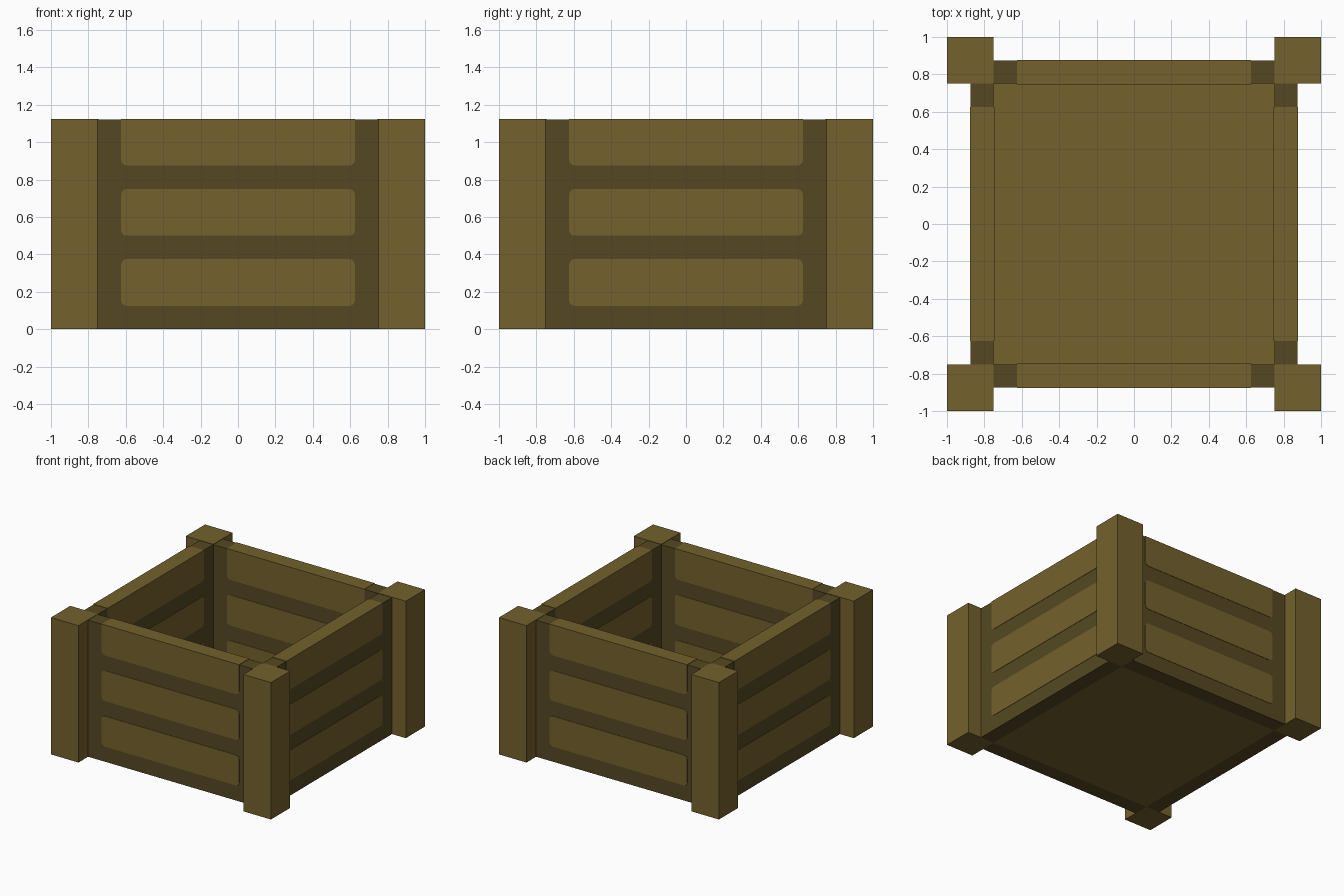
import bpy
import math
from mathutils import Matrix

cube = bpy.data.objects.get("Cube")
if cube:
    bpy.data.objects.remove(cube, do_unlink=True)

HEIGHT = 1.125
INNER, OUTER = 0.75, 0.875


def material(name, color):
    m = bpy.data.materials.new(name)
    m.use_nodes = True
    m.diffuse_color = (*color, 1)
    m.node_tree.nodes["Principled BSDF"].inputs["Base Color"].default_value = (*color, 1)
    return m


light_wood = material("light wood", (0.175, 0.12, 0.025))
dark_wood = material("dark wood", (0.09, 0.066, 0.016))


def add_mesh(name, verts, faces, mat, matrix=Matrix()):
    mesh = bpy.data.meshes.new(name)
    mesh.from_pydata(verts, [], faces)
    mesh.transform(matrix)
    mesh.materials.append(mat)
    obj = bpy.data.objects.new(name, mesh)
    bpy.context.collection.objects.link(obj)
    return obj


def prism(name, outline, y0, y1, mat, matrix=Matrix()):
    """Extrude a counter-clockwise x-z outline from y0 (front) to y1 (back)."""
    n = len(outline)
    verts = [(x, y, z) for y in (y0, y1) for x, z in outline]
    faces = [tuple(range(n)), tuple(reversed(range(n, 2 * n)))]
    faces += [(i, i + n, (i + 1) % n + n, (i + 1) % n) for i in range(n)]
    return add_mesh(name, verts, faces, mat, matrix)


def rectangle(x0, x1, z0, z1):
    return [(x0, z0), (x1, z0), (x1, z1), (x0, z1)]


def rounded(half, z0, z1, r, round_top=True):
    """Rectangle outline with rounded corners, optionally square at the top."""
    pts = []
    for k, (sx, sz) in enumerate([(-1, -1), (1, -1), (1, 1), (-1, 1)]):
        z = z0 if sz < 0 else z1
        if sz > 0 and not round_top:
            pts.append((sx * half, z))
            continue
        for step in range(4):
            a = math.pi + k * math.pi / 2 + step * math.pi / 6
            pts.append((sx * (half - r) + r * math.cos(a), z - sz * r + r * math.sin(a)))
    return pts


# Corner posts
for sx, side in ((-1, "right"), (1, "left")):
    for sy, end in ((-1, "front"), (1, "back")):
        xs = sorted((sx * INNER, sx))
        ys = sorted((sy * INNER, sy))
        prism(f"{end}_{side}_post", rectangle(*xs, 0, HEIGHT), *ys, light_wood)

# Dark walls with pale slats showing on both faces and along the top edge
skin = 0.003
for turn, side in enumerate(("front", "left", "back", "right")):
    rot = Matrix.Rotation(turn * math.pi / 2, 4, "Z")
    prism(f"{side}_wall", rectangle(-INNER, INNER, 0, HEIGHT - skin),
          -OUTER, -INNER, dark_wood, rot)
    for row in range(3):
        z0 = 0.125 + row * 0.375
        outline = rounded(0.625, z0, z0 + 0.25, 0.03, round_top=row < 2)
        prism(f"{side}_slat_{row + 1}", outline, -OUTER - skin, -INNER + skin, light_wood, rot)

# Floor board
prism("floor", rectangle(-INNER, INNER, 0, 0.125), -INNER, INNER, light_wood)
